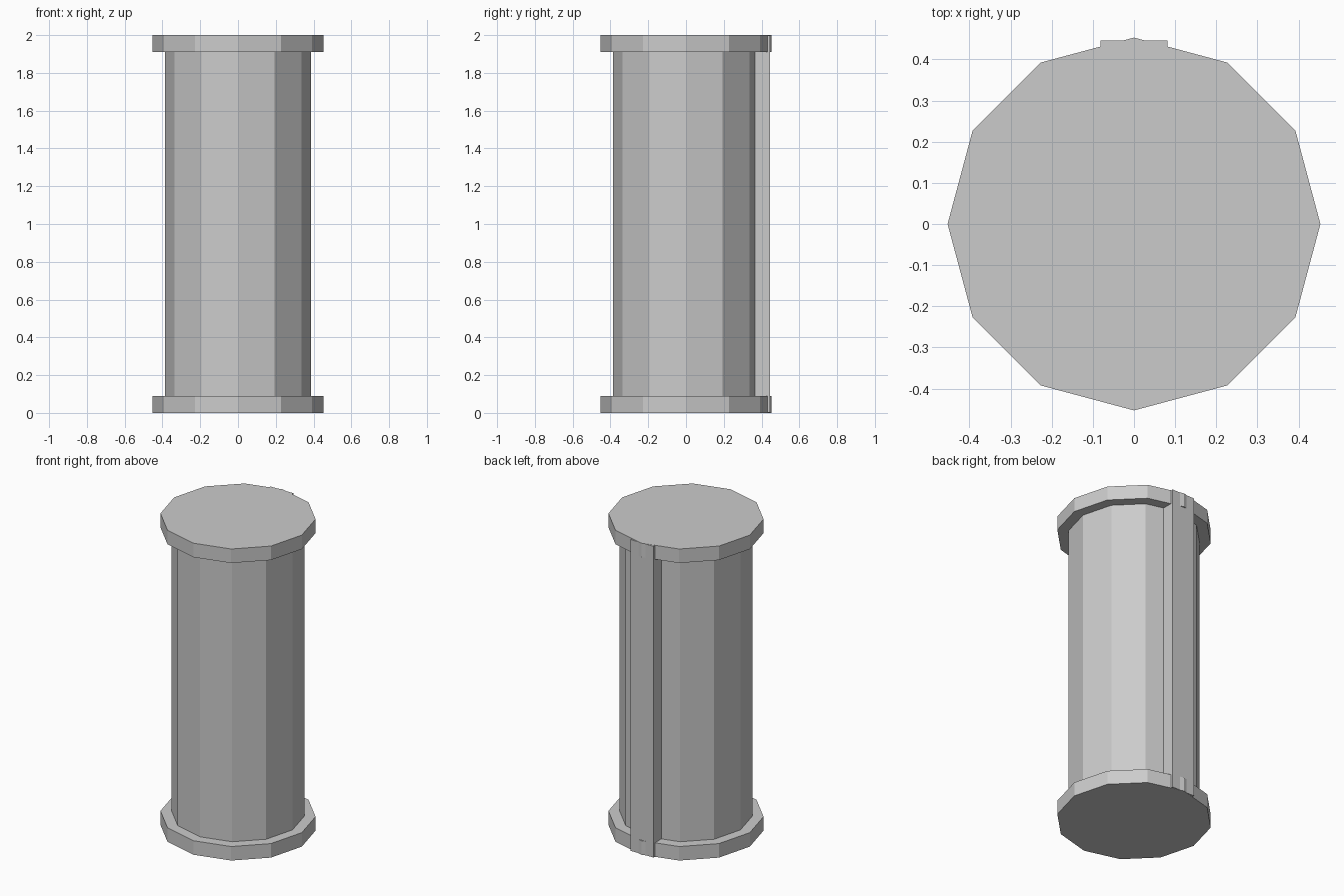
import bpy
import math

if "Cube" in bpy.data.objects:
    bpy.data.objects.remove(bpy.data.objects["Cube"])

# Single grey material
grey = bpy.data.materials.new("plain_grey")
grey.diffuse_color = (0.6, 0.6, 0.6, 1.0)
grey.use_nodes = True
grey.node_tree.nodes["Principled BSDF"].inputs["Base Color"].default_value = grey.diffuse_color


def finish(name):
    obj = bpy.context.object
    obj.name = name
    obj.data.materials.append(grey)
    return obj


def drum(name, radius, z0, z1):
    """Twelve-sided prism with a corner on each axis."""
    bpy.ops.mesh.primitive_cylinder_add(
        vertices=12, radius=radius, depth=z1 - z0, location=(0, 0, (z0 + z1) / 2))
    return finish(name)


# Column and its two end caps
drum("column_body", 0.387, 0.09, 1.91)
drum("bottom_cap", 0.453, 0.0, 0.09)
drum("top_cap", 0.453, 1.91, 2.0)

# Vertical strip down the back, slightly shy of the caps' corners
bpy.ops.mesh.primitive_cube_add(size=1, location=(0, 0.393, 1.0))
strip = finish("back_strip")
strip.scale = (0.162, 0.106, 1.998)
